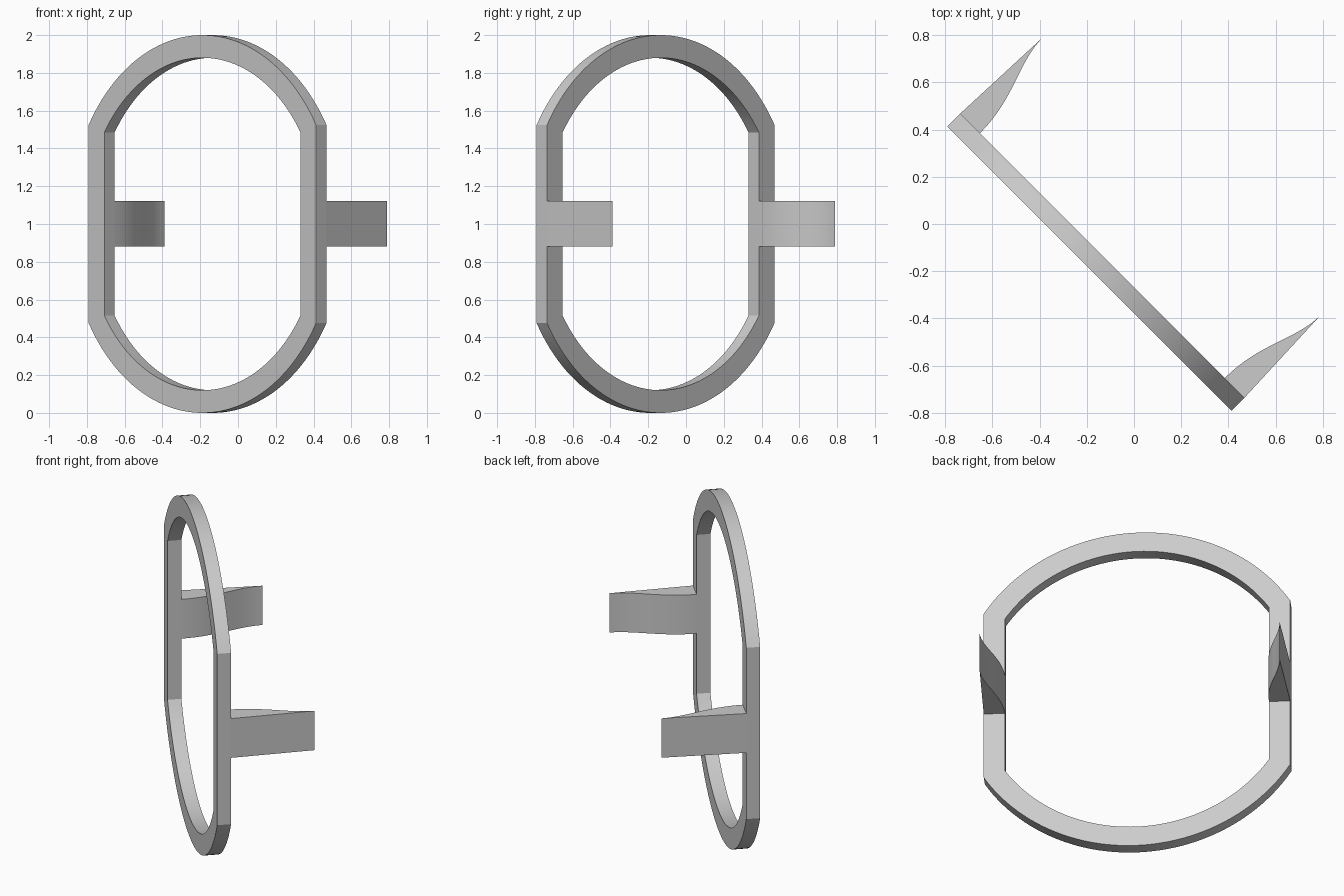
import bpy
import bmesh
import math
from mathutils import Matrix, Vector

cube = bpy.data.objects.get("Cube")
if cube:
    bpy.data.objects.remove(cube, do_unlink=True)

grey = bpy.data.materials.new("light_grey")
grey.use_nodes = True
grey.diffuse_color = (0.6, 0.6, 0.6, 1)
grey.node_tree.nodes["Principled BSDF"].inputs["Base Color"].default_value = grey.diffuse_color

FRONT, BACK = -0.267, -0.189       # frame depth along its normal
TURN = Matrix.Rotation(math.radians(-45), 4, "Z")


def finish(name, bm):
    """Turn the part to its diagonal stance and shade it."""
    bmesh.ops.recalc_face_normals(bm, faces=bm.faces)
    bm.transform(TURN)
    mesh = bpy.data.meshes.new(name)
    bm.to_mesh(mesh)
    bm.free()
    mesh.materials.append(grey)
    obj = bpy.data.objects.new(name, mesh)
    bpy.context.collection.objects.link(obj)
    bpy.ops.object.select_all(action="DESELECT")
    obj.select_set(True)
    bpy.context.view_layer.objects.active = obj
    bpy.ops.object.shade_smooth_by_angle(angle=math.radians(25))


def flat_sided_circle(radius, half_width, steps=48):
    """Circle with its left and right sides cut off straight."""
    a = math.acos(half_width / radius)
    top = [a + (math.pi - 2 * a) * i / steps for i in range(steps + 1)]
    angles = top + [t + math.pi for t in top]
    return [(radius * math.cos(t), 1 + radius * math.sin(t)) for t in angles]


# Upright ring frame: four loops bridged around the section
bm = bmesh.new()
outer = flat_sided_circle(1.0, 0.852)
inner = flat_sided_circle(0.88, 0.734)
loops = [[bm.verts.new((x, y, z)) for x, z in outline]
         for outline, y in ((outer, FRONT), (outer, BACK), (inner, BACK), (inner, FRONT))]
count = len(outer)
for k in range(4):
    a, b = loops[k], loops[(k + 1) % 4]
    for i in range(count):
        j = (i + 1) % count
        bm.faces.new((a[i], a[j], b[j], b[i]))
finish("ring_frame", bm)


# Pointed side prongs: flat outside, S-curved inside
def bezier(p, t):
    s = 1 - t
    return p[0] * s**3 + p[1] * 3 * s * s * t + p[2] * 3 * s * t * t + p[3] * t**3


curve = [Vector(p) for p in ((0.734, BACK), (0.734, 0.02), (0.83, 0.13), (0.833, 0.284))]
profile = [bezier(curve, i / 16) for i in range(17)] + [Vector((0.852, BACK))]
for name, side in (("left_prong", 1), ("right_prong", -1)):
    bm = bmesh.new()
    base = bm.faces.new([bm.verts.new((side * p.x, p.y, 0.882)) for p in profile])
    result = bmesh.ops.extrude_face_region(bm, geom=[base], use_keep_orig=True)
    top = [v for v in result["geom"] if isinstance(v, bmesh.types.BMVert)]
    bmesh.ops.translate(bm, verts=top, vec=(0, 0, 0.24))
    finish(name, bm)
